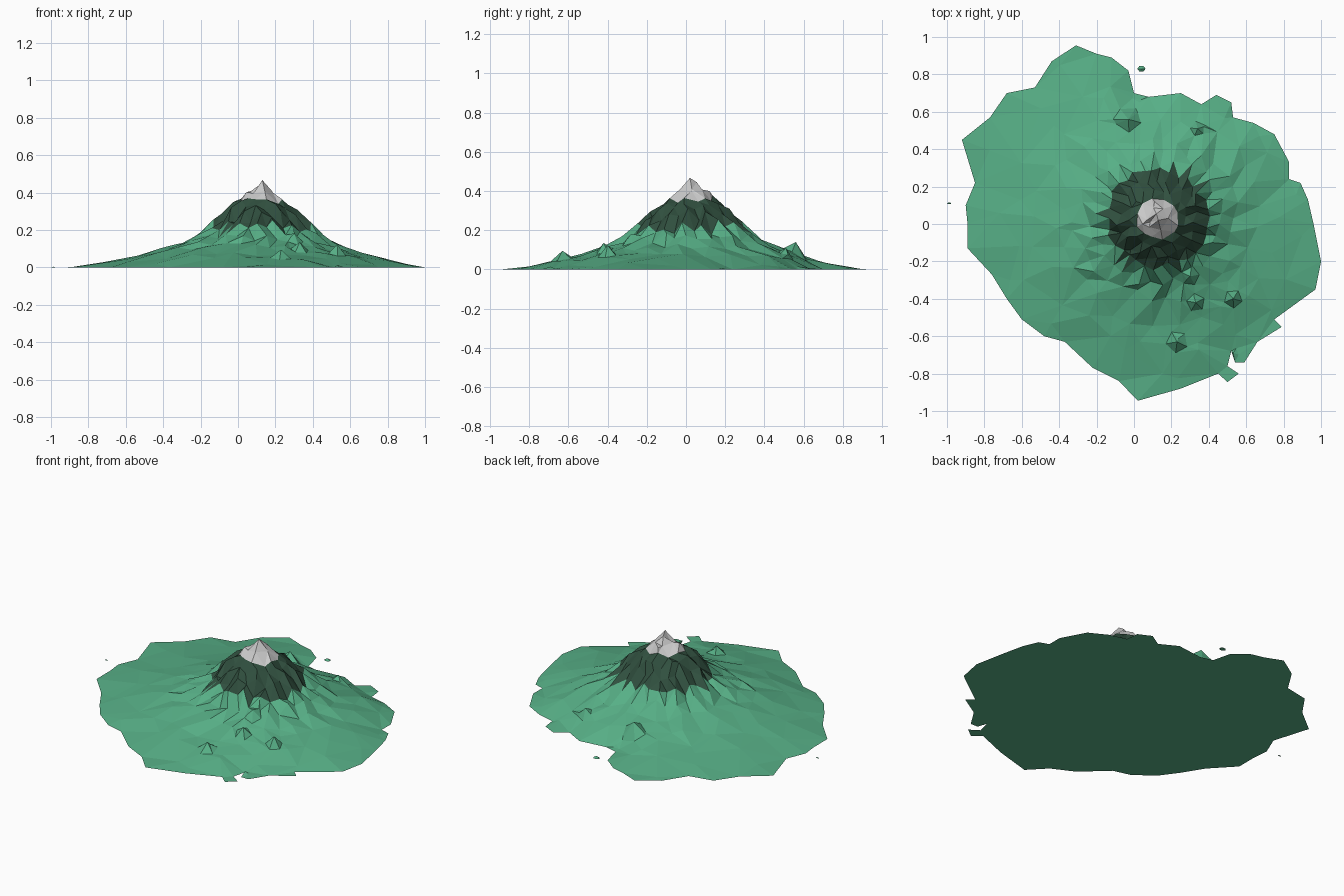
import bpy, random
from math import sin, cos, pi, exp, hypot
from mathutils import Vector
from mathutils.geometry import delaunay_2d_cdt, intersect_point_line

if "Cube" in bpy.data.objects:
    bpy.data.objects.remove(bpy.data.objects["Cube"])

random.seed(11)
CX, CY = 0.125, 0.03

# shoreline seen from above
SHORE = [(-.31, .955), (-.2, .91), (-.12, .89), (-.03, .82), (0, .7), (.08, .68), (.25, .7),
         (.36, .64), (.44, .69), (.52, .65), (.53, .57), (.64, .54), (.75, .48), (.83, .33),
         (.83, .24), (.89, .22), (.93, .13), (.96, 0), (1, -.2), (.97, -.35), (.75, -.51),
         (.79, -.55), (.66, -.63), (.59, -.74), (.54, -.74), (.52, -.68), (.5, -.76), (.56, -.8),
         (.5, -.845), (.45, -.8), (.25, -.88), (.02, -.945), (-.08, -.84), (-.22, -.77),
         (-.37, -.63), (-.48, -.6), (-.6, -.51), (-.68, -.4), (-.76, -.27), (-.89, -.13),
         (-.89, 0), (-.9, .1), (-.85, .22), (-.92, .45), (-.77, .57), (-.68, .7), (-.53, .73),
         (-.44, .87)][::-1]
# height against distance from the summit
PROFILE = [(0, .44), (.05, .41), (.1, .37), (.15, .33), (.2, .285), (.25, .232), (.3, .185),
           (.4, .122), (.5, .086), (.6, .06), (.7, .043), (.8, .03), (.9, .018), (1.1, .006)]
# small crags: x, y, extra height, radius
CRAGS = [(-.03, .56, .05, .07), (.33, -.42, .035, .05), (.53, -.4, .05, .05), (.23, -.63, .035, .06),
         (.34, .51, .025, .04), (.02, .7, .02, .04), (.53, -.69, .02, .03), (.3, -.28, .02, .05)]
# rings of sample points: radius, count, ridge amplitude
RINGS = [(.06, 6, .008), (.11, 12, .014), (.155, 18, .018), (.205, 26, .022), (.265, 34, .025),
         (.34, 36, .019), (.43, 34, .014), (.54, 30, .009), (.66, 26, .006), (.78, 22, .005),
         (.9, 18, .003)]


def shore_distance(x, y):
    p, best = Vector((x, y)), 9
    for a, b in zip(SHORE, SHORE[1:] + SHORE[:1]):
        q, t = intersect_point_line(p, Vector(a), Vector(b))
        t = min(1, max(0, t))
        best = min(best, (p - Vector(a).lerp(Vector(b), t)).length)
    return best


def height(x, y):
    r = hypot(x - CX, y - CY)
    z = 0
    for (r0, z0), (r1, z1) in zip(PROFILE, PROFILE[1:]):
        if r0 <= r <= r1:
            z = z0 + (z1 - z0) * (r - r0) / (r1 - r0)
    west = max(0, (CX - x) / max(r, .01))
    z += .022 * west * exp(-((r - .5) / .2) ** 2)
    for bx, by, h, s in CRAGS:
        z += h * exp(-((x - bx) ** 2 + (y - by) ** 2) / (s * s * .7))
    return z * min(1, shore_distance(x, y) / .14)


def material(name, color):
    m = bpy.data.materials.new(name)
    m.diffuse_color = (*color, 1)
    m.use_nodes = True
    m.node_tree.nodes["Principled BSDF"].inputs["Base Color"].default_value = m.diffuse_color
    return m


def make_part(name, verts, faces, mat=None):
    used = sorted({i for f in faces for i in f})
    index = {v: k for k, v in enumerate(used)}
    me = bpy.data.meshes.new(name)
    me.from_pydata([verts[i] for i in used], [], [[index[i] for i in f] for f in faces])
    ob = bpy.data.objects.new(name, me)
    bpy.context.collection.objects.link(ob)
    if mat:
        me.materials.append(mat)
    return ob


grass = material("grass", (.095, .43, .24))
rock = material("rock", (.03, .08, .05))

# sample points: shoreline, ridged rings, crags and the summit peaks
pts = [(x, y, 0) for x, y in SHORE]
n_shore = len(pts)
for k, (r, n, amp) in enumerate(RINGS):
    for i in range(n):
        a = 2 * pi * (i + .5 * (k % 2) + random.uniform(-.25, .25)) / n
        rr = r * random.uniform(.92, 1.08)
        x, y = CX + rr * cos(a), CY + rr * sin(a)
        side = 1 if i % 2 else -1
        d = shore_distance(x, y)
        if d > .04:
            z = height(x, y) + amp * (.6 * side + random.uniform(-.6, .6)) * min(1, d / .14)
            pts.append((x, y, max(z, .003)))
for bx, by, h, s in CRAGS:
    pts.append((bx, by, height(bx, by) + .012))
    for i in range(5):
        a = 2 * pi * i / 5 + bx * 9
        x, y = bx + s * cos(a), by + s * sin(a)
        if shore_distance(x, y) > .02:
            pts.append((x, y, max(.003, height(x, y) - .006)))
pts += [(.13, .02, .467), (.12, .055, .445), (.045, .0, .402), (.085, .01, .37), (.11, .12, .4),
        (.18, .03, .41), (.12, -.05, .385)]

# triangulate inside the shoreline, then sort the faces by height
flat, _, faces, origin, _, _ = delaunay_2d_cdt(
    [Vector(p[:2]) for p in pts], [(i, (i + 1) % n_shore) for i in range(n_shore)], [], 1, 1e-5)
verts = [(v.x, v.y, pts[o[0]][2] if o else 0) for v, o in zip(flat, origin)]
zones = {"snow_cap": [], "rock_band": [], "green_slopes": []}
for f in faces:
    z = sum(verts[i][2] for i in f) / len(f)
    zones["snow_cap" if z > .36 else "rock_band" if z > .208 else "green_slopes"].append(f)
for (name, part), mat in zip(zones.items(), (None, rock, grass)):
    make_part(name, verts, part, mat)

# flat underside
make_part("underside", [(x, y, 0) for x, y in SHORE], [list(range(n_shore))[::-1]], grass)

# tiny islets off the shore
for name, x, y, rx, ry, h in (("islet_north", .04, .83, .022, .017, .012),
                              ("islet_west", -.988, .11, .012, .005, .004)):
    ring = [(x + rx * cos(i * pi / 3), y + ry * sin(i * pi / 3), 0) for i in range(6)]
    make_part(name, ring + [(x, y, h)],
              [(i, (i + 1) % 6, 6) for i in range(6)] + [(5, 4, 3, 2, 1, 0)], grass)
